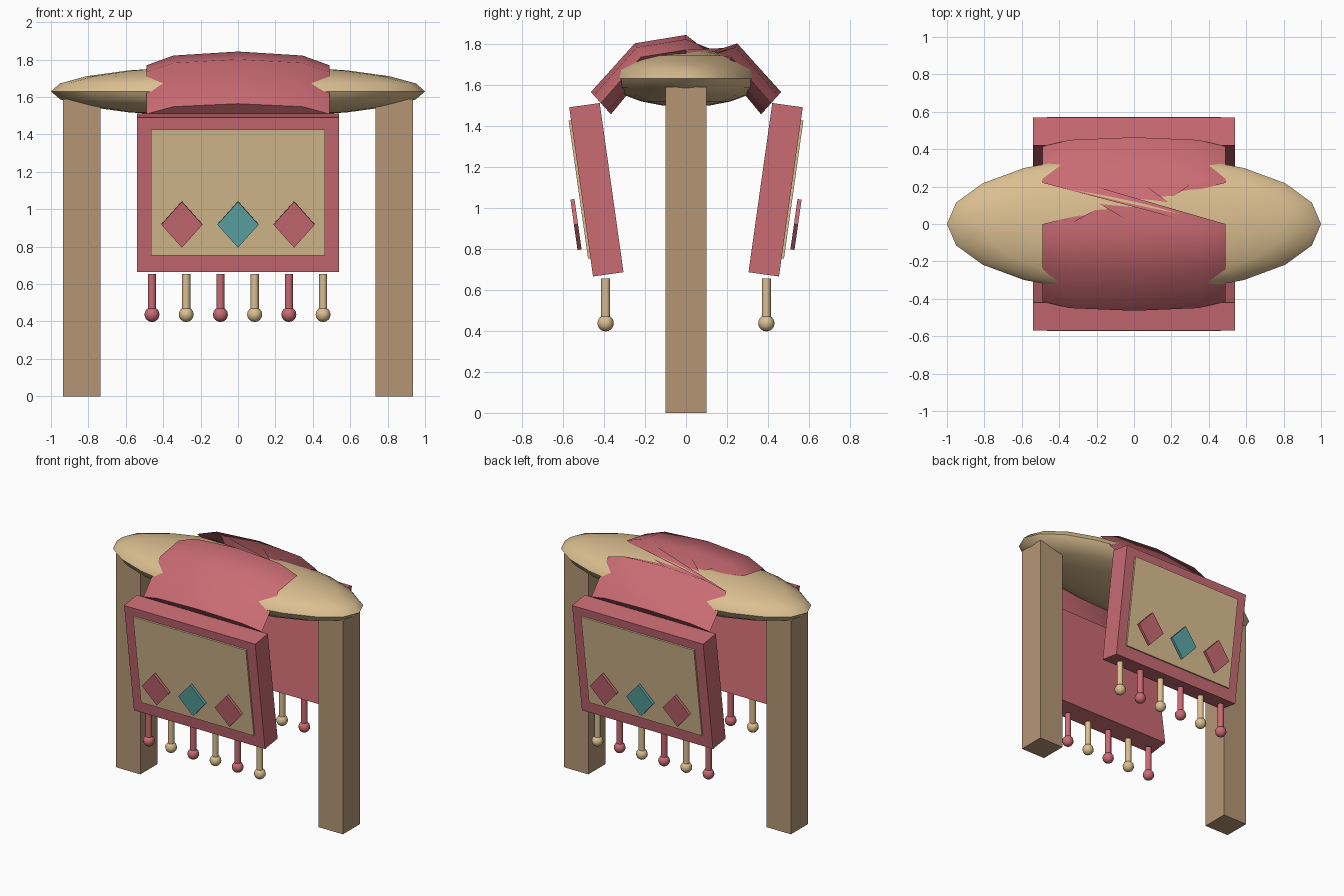
import bpy, bmesh, math
from mathutils import Matrix, Vector

if "Cube" in bpy.data.objects:
    bpy.data.objects.remove(bpy.data.objects["Cube"])


def material(name, srgb):
    m = bpy.data.materials.new(name)
    lin = [((c + 0.055) / 1.055) ** 2.4 for c in srgb]
    m.diffuse_color = (*lin, 1)
    m.use_nodes = True
    m.node_tree.nodes["Principled BSDF"].inputs["Base Color"].default_value = m.diffuse_color
    return m


RED = material("dusty red", (0.79, 0.42, 0.45))
TAN = material("sand tan", (0.86, 0.75, 0.57))
TEAL = material("teal", (0.36, 0.66, 0.66))
BROWN = material("wood brown", (0.71, 0.59, 0.46))


def finish(name, bm, mat, smooth=None):
    bmesh.ops.recalc_face_normals(bm, faces=bm.faces)
    me = bpy.data.meshes.new(name)
    bm.to_mesh(me)
    bm.free()
    me.materials.append(mat)
    ob = bpy.data.objects.new(name, me)
    bpy.context.collection.objects.link(ob)
    if smooth:
        bpy.ops.object.select_all(action='DESELECT')
        ob.select_set(True)
        bpy.context.view_layer.objects.active = ob
        bpy.ops.object.shade_smooth_by_angle(angle=math.radians(smooth))
    return ob


def box(name, loc, size, mat, tilt=0):
    bm = bmesh.new()
    bmesh.ops.create_cube(bm, size=1, matrix=Matrix.Translation(loc)
                          @ Matrix.Rotation(tilt, 4, 'X') @ Matrix.Diagonal((*size, 1)))
    return finish(name, bm, mat)


def ball(name, loc, radii, mat, seg, rings):
    bm = bmesh.new()
    bmesh.ops.create_uvsphere(bm, u_segments=seg, v_segments=rings, radius=1,
                              matrix=Matrix.Translation(loc) @ Matrix.Diagonal((*radii, 1)))
    return finish(name, bm, mat, 40)


# Two legs and the oval rail on top of them
for side, x in (("left", -0.835), ("right", 0.835)):
    box(side + "_leg", (x, 0, 0.795), (0.2, 0.2, 1.59), BROWN)
ball("oval_rail", (0, 0, 1.63), (1.0, 0.37, 0.138), TAN, 20, 10)

# Saddle strap: flat oval section lofted over the rail, half-twisted behind the ridge
path = [(-0.415, 1.51), (-0.22, 1.735), (0, 1.77), (0.22, 1.735), (0.415, 1.51)]
normals = [-42, -24, 0, 24, 42]  # lean of each section, degrees from vertical
bm = bmesh.new()
loops = []
for i, ((y, z), lean) in enumerate(zip(path, normals)):
    a = math.radians(lean)
    turn = math.pi if i > 2 else 0
    ring = []
    for k in range(8):
        t = k * math.pi / 4 + turn
        h = 0.073 * math.sin(t)
        ring.append(bm.verts.new((0.488 * math.cos(t), y + h * math.sin(a), z + h * math.cos(a))))
    loops.append(ring)
for a, b in zip(loops, loops[1:]):
    for k in range(8):
        bm.faces.new((a[k], a[(k + 1) % 8], b[(k + 1) % 8], b[k]))
bm.faces.new(loops[0])
bm.faces.new(loops[-1])
finish("saddle_strap", bm, RED, 50)

# Saddlebags, front and back
TILT = math.radians(8)
for side, s in (("front", -1), ("back", 1)):
    tilt = -s * TILT
    rot = Matrix.Rotation(tilt, 4, 'X')
    centre = Vector((0, s * 0.437, 1.088))

    def at(x, out, up):
        return centre + rot @ Vector((x, s * out, up))

    box(side + "_bag", centre, (1.08, 0.15, 0.833), RED, tilt)
    box(side + "_panel", at(0, 0.077, 0.013), (0.93, 0.02, 0.68), TAN, tilt)

    # Diamond badges standing just off the panel
    for n, mat in ((-1, RED), (0, TEAL), (1, RED)):
        bm = bmesh.new()
        bmesh.ops.create_cone(bm, cap_ends=True, segments=4, radius1=1, radius2=1, depth=1)
        bmesh.ops.rotate(bm, verts=bm.verts, cent=(0, 0, 0),
                         matrix=Matrix.Rotation(math.pi / 2, 3, 'X'))
        # align the corners with the axes whatever the starting angle
        if not any(abs(v.co.x) > 0.99 for v in bm.verts):
            bmesh.ops.rotate(bm, verts=bm.verts, cent=(0, 0, 0),
                             matrix=Matrix.Rotation(math.pi / 4, 3, 'Y'))
        bmesh.ops.transform(bm, verts=bm.verts, matrix=Matrix.Translation(at(n * 0.3, 0.122, -0.154))
                            @ rot @ Matrix.Diagonal((0.11, 0.02, 0.124, 1)))
        finish(f"{side}_diamond_{n + 2}", bm, mat)

    # Tassels: cord with a bead at the end, alternating colours
    for i in range(6):
        x = -0.46 + i * 0.183
        mat = TAN if i % 2 else RED
        bm = bmesh.new()
        bmesh.ops.create_cone(bm, cap_ends=True, segments=12, radius1=0.022, radius2=0.022,
                              depth=0.22, matrix=Matrix.Translation((x, s * 0.392, 0.545)))
        finish(f"{side}_tassel_cord_{i + 1}", bm, mat, 40)
        ball(f"{side}_tassel_bead_{i + 1}", (x, s * 0.392, 0.437), (0.04,) * 3, mat, 12, 8)
